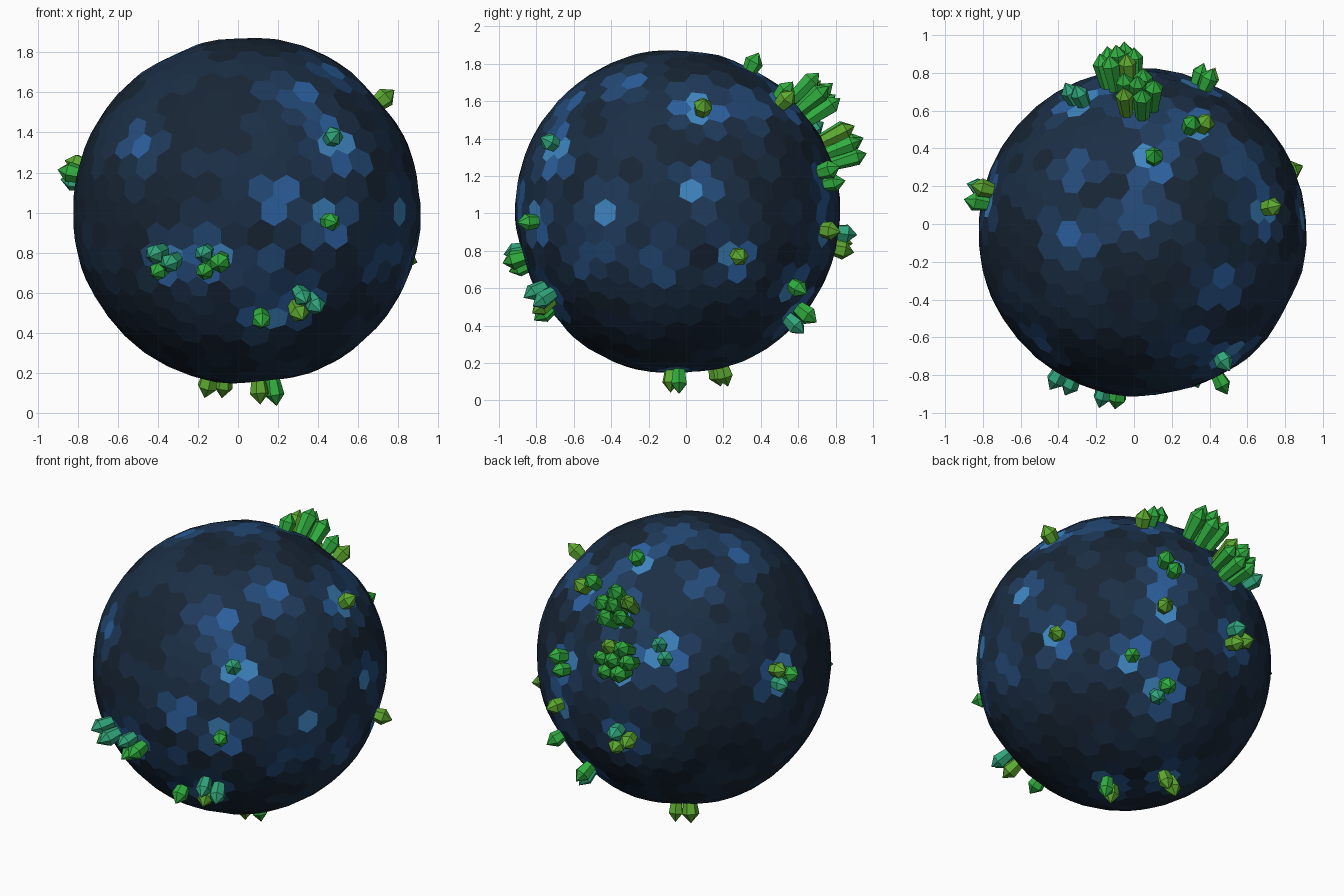
import bpy, bmesh, math, random
from mathutils import Vector, noise

if "Cube" in bpy.data.objects:
    bpy.data.objects.remove(bpy.data.objects["Cube"])

random.seed(4)
C = Vector((0.045, -0.045, 1.007))   # planet centre
R = 0.872


def material(name, rgb):
    m = bpy.data.materials.new(name)
    m.diffuse_color = (*rgb, 1)
    m.use_nodes = True
    m.node_tree.nodes["Principled BSDF"].inputs["Base Color"].default_value = m.diffuse_color
    return m


def finish(bm, name, mats):
    bmesh.ops.recalc_face_normals(bm, faces=bm.faces)
    me = bpy.data.meshes.new(name)
    bm.to_mesh(me)
    bm.free()
    for m in mats:
        me.materials.append(m)
    ob = bpy.data.objects.new(name, me)
    bpy.context.collection.objects.link(ob)
    return ob


def on_sphere(side, u, v, radius):
    """Unit direction of a spot seen at (u, v) from a side such as '+x'."""
    i = 'xyz'.index(side[1])
    p = [u, v]
    p.insert(i, 0)
    d = Vector(p) - C
    d[i] = 0
    d[i] = math.sqrt(max(0, radius ** 2 - d.length_squared))
    if side[0] == '-':
        d[i] = -d[i]
    return d.normalized()


# crystal clusters by side: two coordinates and the crystal count
crystals = {
    '-y': [(.51, 1.41, 1), (.49, .95, 1), (-.4, .74, 3), (-.15, .74, 3), (.35, .52, 3), (.12, .43, 1)],
    '+y': [(.02, 1.62, 5), (-.08, 1.36, 6), (-.33, 1.44, 2), (.39, 1.21, 2),
           (.43, .9, 1), (-.12, .84, 3), (.55, .57, 1), (.31, .4, 2)],
    '-x': [(.18, 1.21, 3)],
    '+x': [(.1, 1.61, 1), (.31, .75, 1)],
    '+z': [(.11, .39, 1), (.36, .57, 2)],
    '-z': [(.15, -.06, 2), (-.12, .2, 2)],
}
# bare blue hollows by side
bare = {
    '-y': [(-.49, 1.35), (.2, 1.04), (.34, 1.56), (.55, 1.3), (.11, .75), (.72, .79), (.48, 1.71)],
    '+x': [(.07, 1.15), (-.43, 1), (-.17, .73), (0, 1.58)],
    '+z': [(0, .03), (-.3, .3), (-.32, -.07), (.6, .32)],
}
clusters = [(on_sphere(s, u, v, 0.96), n) for s, spots in crystals.items() for u, v, n in spots]
hollows = [(d, 1.0) for d, n in clusters]
hollows += [(on_sphere(s, u, v, R), random.uniform(.65, .95))
            for s, spots in bare.items() for u, v in spots]


def depth(d, sigma):
    return max(s * math.exp(-(d - h).length_squared / sigma ** 2) for h, s in hollows)


# planet: honeycomb of tiles (dual of an icosphere), tiles tighter in hollows
src = bmesh.new()
bmesh.ops.create_icosphere(src, subdivisions=4, radius=1)
for v in src.verts:
    p = v.co.normalized()
    q = p.copy()
    for h, s in hollows:
        q += (h - p) * 0.26 * s * math.exp(-(h - p).length_squared / 0.17 ** 2)
    q += noise.noise_vector(p * 4) * 0.02
    v.co = q.normalized()
bm = bmesh.new()
corner = {}
for f in src.faces:
    d = f.calc_center_median().normalized()
    r = R - 0.022 * depth(d, 0.17) + 0.006 * noise.noise(d * 2.5)
    corner[f] = bm.verts.new(C + d * r)
for v in src.verts:
    n = v.co.normalized()
    e1 = n.orthogonal().normalized()
    e2 = n.cross(e1)

    def turn(f):
        o = f.calc_center_median() - n
        return math.atan2(o.dot(e2), o.dot(e1))
    tile = bm.faces.new([corner[f] for f in sorted(v.link_faces, key=turn)])
    t = depth(n, 0.15) + 0.25 * noise.noise(n * 3) + random.uniform(-.1, .1)
    tile.material_index = max(0, min(5, int(t * 5 + 0.8)))
src.free()
shades = [(.009, .019, .036), (.011, .028, .06), (.014, .043, .105),
          (.018, .07, .19), (.025, .115, .34), (.05, .24, .54)]
finish(bm, "planet", [material(f"tile_{i}", c) for i, c in enumerate(shades)])

# crystals: six-sided, narrow foot, wide shoulder, pointed tip
HUES = [material("crystal_green", (.03, .42, .05)),
        material("crystal_teal", (.03, .38, .2)),
        material("crystal_olive", (.11, .4, .03))]


def crystal(bm, d, tip, hue):
    e1 = d.orthogonal().normalized()
    e2 = d.cross(e1)
    spin = random.uniform(0, 1)
    width = random.uniform(.046, .053)
    low, high = [[bm.verts.new(C + d * r + w * (e1 * math.cos(spin + k * math.tau / 6)
                                                + e2 * math.sin(spin + k * math.tau / 6)))
                  for k in range(6)]
                 for r, w in ((0.8, width * 0.6), (tip - 0.055, width))]
    top = bm.verts.new(C + d * tip)
    faces = [bm.faces.new(low[::-1])]
    for k in range(6):
        j = (k + 1) % 6
        faces.append(bm.faces.new((low[k], low[j], high[j], high[k])))
        faces.append(bm.faces.new((high[k], high[j], top)))
    for f in faces:
        f.material_index = hue


for i, (d, count) in enumerate(clusters):
    bm = bmesh.new()
    right = Vector((0, 0, 1)).cross(d).normalized()
    up = d.cross(right)
    big = count > 4
    splay = 0 if count == 1 else 0.088 if big else 0.03 + 0.009 * count
    tip = 1.065 if big else 0.965 + 0.01 * count
    phase = 0 if count == 3 else random.uniform(0, 3)
    for k in range(count):
        a = phase + k * math.tau / count
        o = right * math.cos(a) + up * math.sin(a)
        crystal(bm, (d + o * splay).normalized(), tip - random.uniform(0, .02),
                random.choice((0, 0, 0, 2) if big else (0, 0, 1, 2)))
    if big:   # tall middle crystal in the big groups
        crystal(bm, d, tip + 0.015, 0)
    finish(bm, f"crystal_cluster_{i + 1}", HUES)
